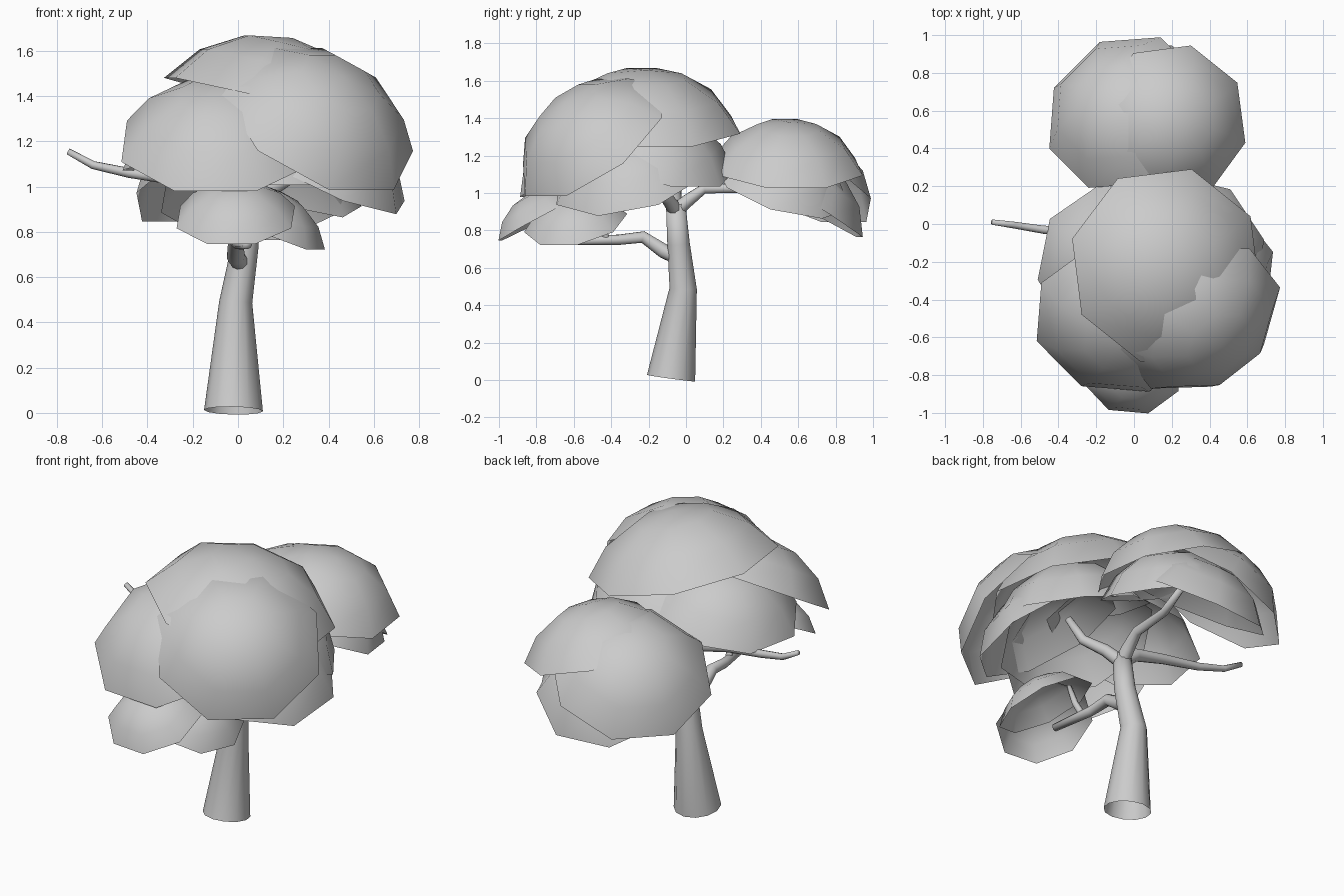
import bpy, bmesh, math
from mathutils import Vector

cube = bpy.data.objects.get("Cube")
if cube:
    bpy.data.objects.remove(cube, do_unlink=True)

GREY = (0.6, 0.6, 0.6, 1)
mat = bpy.data.materials.new("plain grey")
mat.use_nodes = True
mat.diffuse_color = GREY
mat.node_tree.nodes["Principled BSDF"].inputs["Base Color"].default_value = GREY


def finish(name, bm):
    mesh = bpy.data.meshes.new(name)
    bm.to_mesh(mesh)
    bm.free()
    obj = bpy.data.objects.new(name, mesh)
    mesh.materials.append(mat)
    bpy.context.collection.objects.link(obj)
    mesh.shade_smooth()
    return obj


def bridge(bm, a, b):
    n = len(a)
    for i in range(n):
        j = (i + 1) % n
        bm.faces.new((a[i], a[j], b[j], b[i]))


def ring(bm, centre, axis, radius, sides, twist=0.0):
    turn = Vector((0, 0, 1)).rotation_difference(axis)
    angles = [2 * math.pi * i / sides + twist for i in range(sides)]
    return [bm.verts.new(centre + turn @ Vector((radius * math.cos(a), radius * math.sin(a), 0)))
            for a in angles]


def leaf_cap(name, centre, axis, radius, height, edge_down=True, sides=8, rings=3):
    """Open dome: centre is the middle of the rim, axis points to the crown.
    Its lowest rim feature is an edge, or else a corner."""
    bm = bmesh.new()
    centre, axis = Vector(centre), Vector(axis).normalized()
    twist = math.atan2(axis.y, axis.x) + (math.pi / sides if edge_down else 0)
    spread = math.radians(65)
    pole = bm.verts.new(centre + axis * height)
    last = None
    for k in range(1, rings + 1):
        t = spread * k / rings
        drop = (1 - math.cos(t)) / (1 - math.cos(spread))
        loop = ring(bm, centre + axis * height * (1 - drop), axis,
                    radius * math.sin(t) / math.sin(spread), sides, twist)
        if last:
            bridge(bm, loop, last)
        else:
            for i in range(sides):
                bm.faces.new((pole, loop[i], loop[(i + 1) % sides]))
        last = loop
    return finish(name, bm)


def limb(name, path, radii, sides=10):
    """Tapered tube along a path, open at the start."""
    bm = bmesh.new()
    pts = [Vector(p) for p in path]
    last = None
    for i, p in enumerate(pts):
        axis = (pts[min(i + 1, len(pts) - 1)] - pts[max(i - 1, 0)]).normalized()
        loop = ring(bm, p, axis, radii[i], sides)
        if last:
            bridge(bm, last, loop)
        last = loop
    bm.faces.new(last)
    return finish(name, bm)


# Trunk and branches
limb("trunk", [(-.02, -.08, .01), (-.01, -.015, .49), (.03, -.04, .73), (.04, -.055, .94)],
     [.13, .073, .06, .052], 12)
limb("front_branch", [(.02, -.03, .65), (-.01, -.12, .69), (-.01, -.23, .765), (.0, -.36, .75), (.04, -.62, .745)],
     [.04, .04, .033, .028, .022])
limb("front_twig", [(.01, -.42, .745), (.03, -.46, .83), (.04, -.5, .95)], [.02, .018, .014], 8)
limb("back_branch", [(.04, -.06, .9), (.05, .01, .96), (.06, .1, 1.025), (.08, .35, 1.025), (.12, .55, 1.08)],
     [.04, .036, .028, .024, .018])
limb("right_branch", [(.04, -.06, .91), (-.06, -.06, .99), (-.25, -.05, 1.03), (-.48, -.03, 1.06),
                      (-.64, -.005, 1.095), (-.75, .01, 1.155)],
     [.04, .036, .028, .022, .018, .014])
limb("left_branch", [(.04, -.05, .9), (.12, -.1, .97), (.22, -.17, 1.03), (.28, -.22, 1.16)],
     [.04, .034, .028, .02])

# Main canopy: overlapping tilted domes
leaf_cap("main_top_leaves", (.17, -.22, 1.365), (.24, .03, 1), .53, .3)
leaf_cap("main_front_left_leaves", (.35, -.5, 1.28), (.43, -.55, .75), .47, .28)
leaf_cap("main_front_right_leaves", (-.07, -.5, 1.2), (-.04, -.5, .85), .47, .265)
leaf_cap("main_back_right_leaves", (-.1, -.21, 1.17), (-.25, .05, 1), .43, .26)
leaf_cap("main_left_lower_leaves", (.36, -.3, 1.08), (.42, -.21, .88), .43, .26, False)
leaf_cap("main_back_left_leaves", (.3, -.15, 1.18), (.3, .2, .9), .42, .26)
leaf_cap("main_inner_leaves", (.13, -.33, 1.14), (.08, -.3, .9), .44, .26)

# Back canopy
leaf_cap("back_top_leaves", (.2, .54, 1.14), (.3, .04, 1), .42, .25)
leaf_cap("back_right_leaves", (-.05, .59, 1.06), (-.36, .36, .85), .45, .28)
leaf_cap("back_lower_leaves", (.07, .59, .97), (-.05, .48, .8), .43, .25)
leaf_cap("back_left_lower_leaves", (.19, .52, 1.03), (.33, .25, .85), .38, .23, False)

# Small low front canopy
leaf_cap("front_right_low_leaves", (-.01, -.77, .865), (-.04, -.45, .85), .275, .15)
leaf_cap("front_left_low_leaves", (.13, -.59, .84), (.4, -.17, .85), .28, .15)
